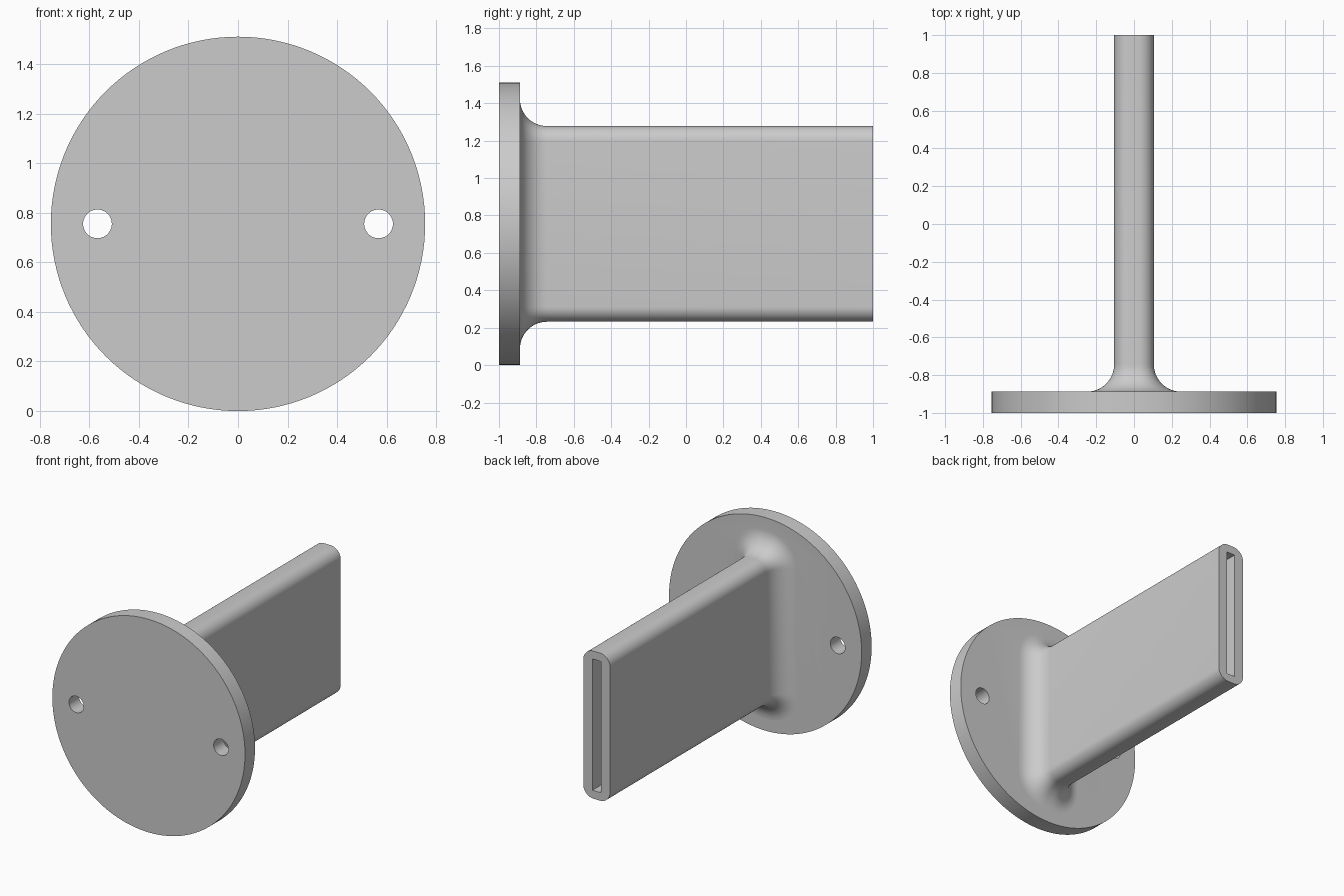
import bpy, bmesh, math
from mathutils import Matrix, Vector

if "Cube" in bpy.data.objects:
    bpy.data.objects.remove(bpy.data.objects["Cube"], do_unlink=True)

MID_Z = 0.755                    # height of the shared axis
FRONT, PLATE_BACK, BACK = -1.0, -0.888, 1.0

grey = bpy.data.materials.new("plain grey")
grey.use_nodes = True
grey.diffuse_color = (0.6, 0.6, 0.6, 1)
grey.node_tree.nodes["Principled BSDF"].inputs["Base Color"].default_value = grey.diffuse_color


def make_object(name, bm):
    bmesh.ops.recalc_face_normals(bm, faces=bm.faces)
    mesh = bpy.data.meshes.new(name)
    bm.to_mesh(mesh)
    bm.free()
    mesh.materials.append(grey)
    obj = bpy.data.objects.new(name, mesh)
    bpy.context.collection.objects.link(obj)
    return obj


def disc(name, x, radius, y0, y1, sides):
    """Cylinder along y."""
    bm = bmesh.new()
    place = Matrix.Translation((x, (y0 + y1) / 2, MID_Z)) @ Matrix.Rotation(math.pi / 2, 4, "X")
    bmesh.ops.create_cone(bm, cap_ends=True, segments=sides, radius1=radius,
                          radius2=radius, depth=y1 - y0, matrix=place)
    return make_object(name, bm)


def box(name, half_x, half_z, y0, y1):
    bm = bmesh.new()
    place = (Matrix.Translation((0, (y0 + y1) / 2, MID_Z))
             @ Matrix.Diagonal((half_x * 2, y1 - y0, half_z * 2, 1)))
    bmesh.ops.create_cube(bm, size=1, matrix=place)
    return make_object(name, bm)


def combine(target, tool, operation):
    mod = target.modifiers.new(tool.name, "BOOLEAN")
    mod.operation, mod.solver, mod.object = operation, "EXACT", tool
    bpy.context.view_layer.objects.active = target
    bpy.ops.object.modifier_apply(modifier=mod.name)
    bpy.data.objects.remove(tool, do_unlink=True)


def rounded_ring(bm, y, grow, half_x=0.105, half_z=0.523, corner=0.08, steps=10):
    """Rounded rectangle across y, offset outward by grow."""
    verts = []
    for quarter, (sx, sz) in enumerate([(1, 1), (-1, 1), (-1, -1), (1, -1)]):
        for i in range(steps + 1):
            a = (quarter + i / steps) * math.pi / 2
            r = corner + grow
            verts.append(bm.verts.new((sx * (half_x - corner) + r * math.cos(a), y,
                                       MID_Z + sz * (half_z - corner) + r * math.sin(a))))
    return verts


# Flat stem with a filleted root
FILLET = 0.145
bm = bmesh.new()
sections = [(PLATE_BACK - 0.03, FILLET)]
for i in range(15):
    a = i / 14 * math.pi / 2
    sections.append((PLATE_BACK + FILLET * (1 - math.cos(a)), FILLET * (1 - math.sin(a))))
sections.append((BACK, 0))
rings = [rounded_ring(bm, y, grow) for y, grow in sections]
for low, high in zip(rings, rings[1:]):
    for i in range(len(low)):
        j = (i + 1) % len(low)
        bm.faces.new((low[i], low[j], high[j], high[i]))
bm.faces.new(rings[0])
bm.faces.new(rings[-1])
stem = make_object("stem", bm)

# Round mounting plate joined to the stem
holder = disc("flanged_holder", 0, 0.755, FRONT, PLATE_BACK, 128)
combine(holder, stem, "UNION")

# Screw holes on both sides
for side in (-1, 1):
    combine(holder, disc("hole_cutter", side * 0.567, 0.058, FRONT - 0.1, PLATE_BACK + 0.1, 40),
            "DIFFERENCE")

# Blind slot from the free end
combine(holder, box("slot_cutter", 0.033, 0.465, PLATE_BACK, BACK + 0.1), "DIFFERENCE")

bpy.ops.object.select_all(action="DESELECT")
holder.select_set(True)
bpy.context.view_layer.objects.active = holder
bpy.ops.object.shade_smooth_by_angle(angle=math.radians(30))
